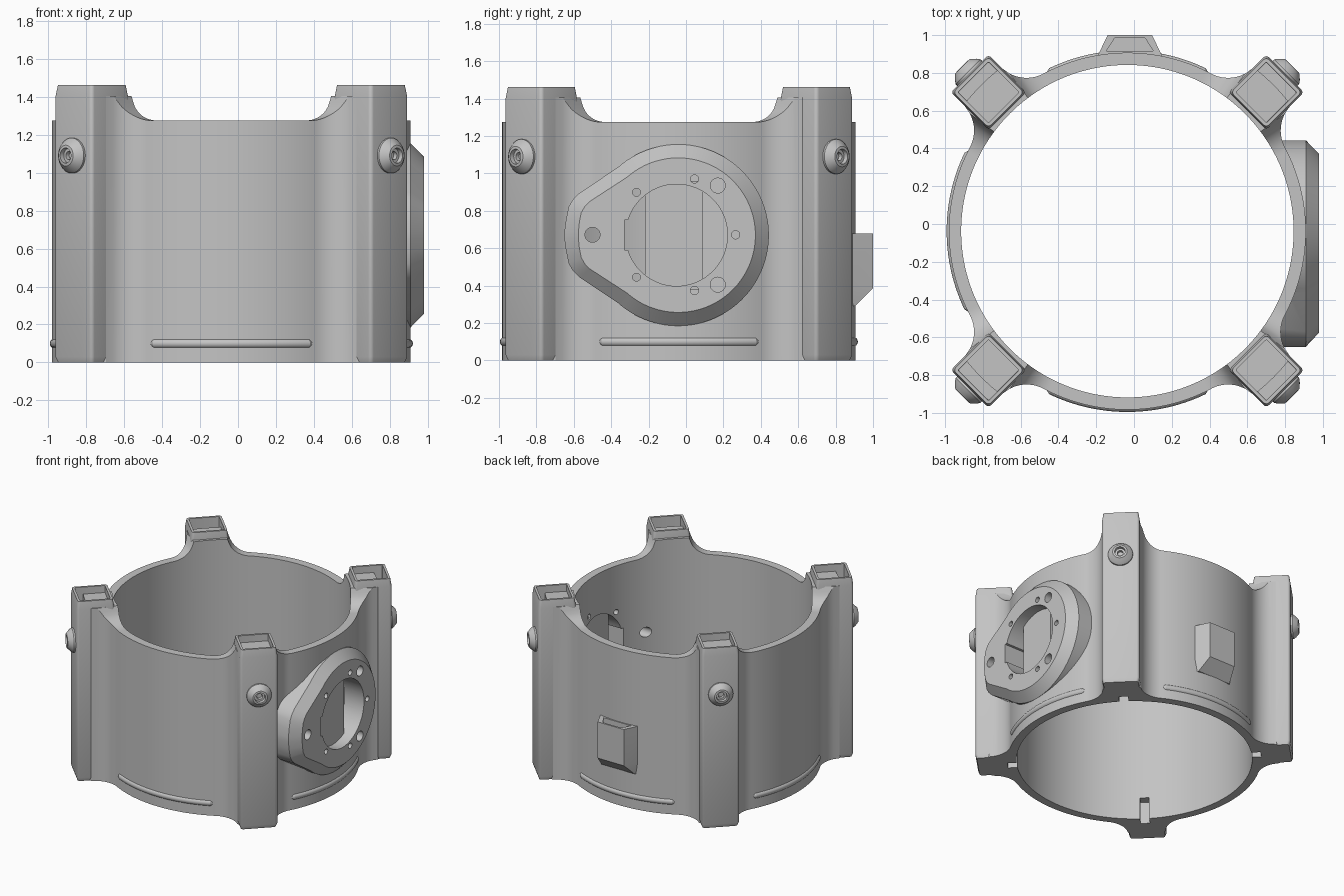
import bpy, bmesh
from math import sin, cos, pi, radians, sqrt, atan2, asin
from mathutils import Vector, Matrix

if "Cube" in bpy.data.objects:
    bpy.data.objects.remove(bpy.data.objects["Cube"])

CX, CY = -0.035, -0.038        # axis of the ring
R_OUT, R_IN, RIM = 0.945, 0.88, 1.275
POST_R, POST_W = 1.04, 0.141   # post distance from the axis, half width
FILLET = 0.19
QUARTERS = [pi / 4 + i * pi / 2 for i in range(4)]

grey = bpy.data.materials.new("plain grey")
grey.use_nodes = True
grey.diffuse_color = (0.55, 0.55, 0.55, 1)
grey.node_tree.nodes["Principled BSDF"].inputs["Base Color"].default_value = (0.55, 0.55, 0.55, 1)


def finish(name, bm):
    bmesh.ops.recalc_face_normals(bm, faces=bm.faces)
    mesh = bpy.data.meshes.new(name)
    bm.to_mesh(mesh)
    bm.free()
    mesh.materials.append(grey)
    obj = bpy.data.objects.new(name, mesh)
    bpy.context.collection.objects.link(obj)
    return obj


def loft(name, rings, caps=True, loop=False):
    """Skin a list of closed outlines with equal point counts."""
    bm = bmesh.new()
    rows = [[bm.verts.new(p) for p in ring] for ring in rings]
    pairs = list(zip(rows, rows[1:])) + ([(rows[-1], rows[0])] if loop else [])
    for a, b in pairs:
        for i in range(len(a)):
            j = (i + 1) % len(a)
            bm.faces.new((a[i], a[j], b[j], b[i]))
    if caps and not loop:
        bm.faces.new(rows[0])
        bm.faces.new(rows[-1])
    return finish(name, bm)


def box(name, size, matrix):
    bm = bmesh.new()
    bmesh.ops.create_cube(bm, size=1, matrix=matrix @ Matrix.Diagonal((*size, 1)))
    return finish(name, bm)


def cylinder(name, radius, depth, matrix, sides=32):
    bm = bmesh.new()
    bmesh.ops.create_cone(bm, cap_ends=True, segments=sides, radius1=radius,
                          radius2=radius, depth=depth, matrix=matrix)
    return finish(name, bm)


def cut(targets, cutter):
    for obj in targets:
        mod = obj.modifiers.new("cut", "BOOLEAN")
        mod.operation, mod.solver, mod.object = "DIFFERENCE", "EXACT", cutter
        bpy.context.view_layer.objects.active = obj
        bpy.ops.object.modifier_apply(modifier=mod.name)
    bpy.data.objects.remove(cutter)


def polar(angle, r, z):
    return Matrix.Translation((CX, CY, 0)) @ Matrix.Rotation(angle, 4, "Z") @ Matrix.Translation((r, 0, z))


# Ring wall: swells into fillets at the posts, rim sweeps up to them
def wall_radius(phi):
    reach = R_OUT + FILLET
    start = asin((POST_W + FILLET) / reach)
    side = atan2(POST_W, sqrt(reach ** 2 - (POST_W + FILLET) ** 2))
    if phi >= start:
        return R_OUT
    d = start - max(phi, side)
    return reach * cos(d) - sqrt(max(0, FILLET ** 2 - (reach * sin(d)) ** 2))


def rim_height(phi):
    u = min(1, max(0, (phi - radians(8.7)) / radians(9.8)))
    return RIM + 0.13 * (1 - sqrt(1 - (1 - u) ** 2))


COLS = 480
rings = [[], [], [], []]
for i in range(COLS):
    a = 2 * pi * i / COLS
    phi = abs((a % (pi / 2)) - pi / 4)
    for ring, r, z in zip(rings, (wall_radius(phi),) * 2 + (R_IN,) * 2,
                          (0, rim_height(phi), rim_height(phi), 0)):
        ring.append((CX + r * cos(a), CY + r * sin(a), z))
wall = loft("ring_wall", rings, loop=True)


# Corner posts: hollow rounded square tubes with tapered ends
def rounded_square(half, z, bevel=0.02):
    pts = []
    for q in QUARTERS:
        sx, sy = (1 if cos(q) > 0 else -1), (1 if sin(q) > 0 else -1)
        for k in range(5):
            a = q - pi / 4 + k * pi / 8
            pts.append(Vector((sx * (half - bevel) + bevel * cos(a),
                               sy * (half - bevel) + bevel * sin(a), z)))
    return pts


posts = []
for q, label in zip(QUARTERS, ("back_left", "back_right", "front_right", "front_left")):
    sections = [(0.131, 0), (POST_W, 0.03), (POST_W, 1.4), (0.132, 1.462), (0.114, 1.462), (0.112, 0.3)]
    m = polar(q, POST_R, 0)
    post = loft("post_" + label, [[m @ p for p in rounded_square(h, z, 0.02 if n < 4 else 0.006)]
                                  for n, (h, z) in enumerate(sections)])
    posts.append(post)
    # keyway on the inner wall at the foot of the post
    cut([wall, post], box("keyway_cutter", (0.1, 0.07, 0.26), polar(q, 0.9, 0.05)))
    # screw boss with a stepped socket
    profile = [(0.093, -0.01), (0.093, 0.012), (0.08, 0.03), (0.055, 0.053), (0.04, 0.055),
               (0.038, 0.03), (0.022, 0.03), (0.02, 0.008)]
    m = polar(q, POST_R + POST_W, 1.09)
    loft("screw_boss_" + label, [[m @ Vector((d, r * cos(k * pi / 16), r * sin(k * pi / 16)))
                                  for k in range(32)] for r, d in profile])

# Raised ribs near the foot of each side
for i, side in enumerate(("left", "back", "right", "front")):
    centre, steps, span = i * pi / 2, 40, radians(27)
    rows = []
    for k in range(steps + 1):
        t = 2 * k / steps - 1
        thick = 0.026 if abs(t) < 0.99 else 0.012
        m = polar(centre + t * span, 0.931, 0.1)
        rows.append([m @ Vector((thick * cos(j * pi / 8), 0, thick * sin(j * pi / 8))) for j in range(16)])
    loft("rib_" + side, rows)


# Mounting flange: teardrop plate with a chamfered rim
def teardrop(x, radius, nose):
    cy, cz = -0.042, 0.67
    sweep = radians(131.5)
    half = [(cy + radius * cos(sweep * k / 40), radius * sin(sweep * k / 40)) for k in range(41)] + nose
    return [(x, y, cz + z) for y, z in half] + [(x, y, cz - z) for y, z in reversed(half[1:])]


outer_nose = [(-0.57, 0.225), (-0.605, 0.19), (-0.628, 0.15), (-0.642, 0.08), (-0.65, 0.02)]
inner_nose = [(-0.515, 0.18), (-0.54, 0.155), (-0.56, 0.12), (-0.57, 0.07), (-0.575, 0.02)]
flange = loft("flange", [teardrop(0.6, 0.485, outer_nose), teardrop(0.91, 0.485, outer_nose),
                         teardrop(0.98, 0.413, inner_nose)])
cut([flange], cylinder("core_cutter", 0.92, 4, Matrix.Translation((CX, CY, 0)), 160))

# Openings through the flange and wall: (y, z, radius)
along_x = Matrix.Rotation(pi / 2, 4, "Y")
holes = [(-0.05, 0.67, 0.272), (-0.5, 0.672, 0.04), (0.265, 0.672, 0.022)]
for s in (-1, 1):
    holes += [(-0.265, 0.672 + s * 0.227, 0.021), (0.045, 0.672 + s * 0.298, 0.022),
              (0.17, 0.67 + s * 0.265, 0.04)]
for y, z, r in holes:
    cut([wall, flange], cylinder("hole_cutter", r, 0.6, Matrix.Translation((0.9, y, z)) @ along_x,
                                 64 if r > 0.1 else 24))
cut([wall, flange], box("notch_cutter", (0.6, 0.2, 0.16), Matrix.Translation((0.9, -0.23, 0.67))))
box("flange_bridge", (0.04, 0.31, 0.58), Matrix.Translation((0.872, -0.065, 0.67)))


# Back clip: wedge-shaped pocket open at the top
def trapezoid(z, y0, w0, y1, w1):
    x = -0.022
    return [(x - w0, y0, z), (x + w0, y0, z), (x + w1, y1, z), (x - w1, y1, z)]


clip = loft("back_clip", [trapezoid(0.29, 0.87, 0.165, 0.905, 0.15),
                          trapezoid(0.385, 0.87, 0.18, 1.0, 0.118),
                          trapezoid(0.68, 0.87, 0.18, 1.0, 0.118)])
cut([clip], loft("clip_cutter", [trapezoid(z, 0.915, 0.125, 0.985, 0.08) for z in (0.42, 0.8)]))

# Smooth the round surfaces, keep the edges sharp
bpy.ops.object.select_all(action="DESELECT")
for obj in bpy.context.scene.objects:
    if obj.type == "MESH" and obj.data.materials and obj.data.materials[0] == grey:
        obj.select_set(True)
        bpy.context.view_layer.objects.active = obj
bpy.ops.object.shade_smooth_by_angle(angle=radians(25))
